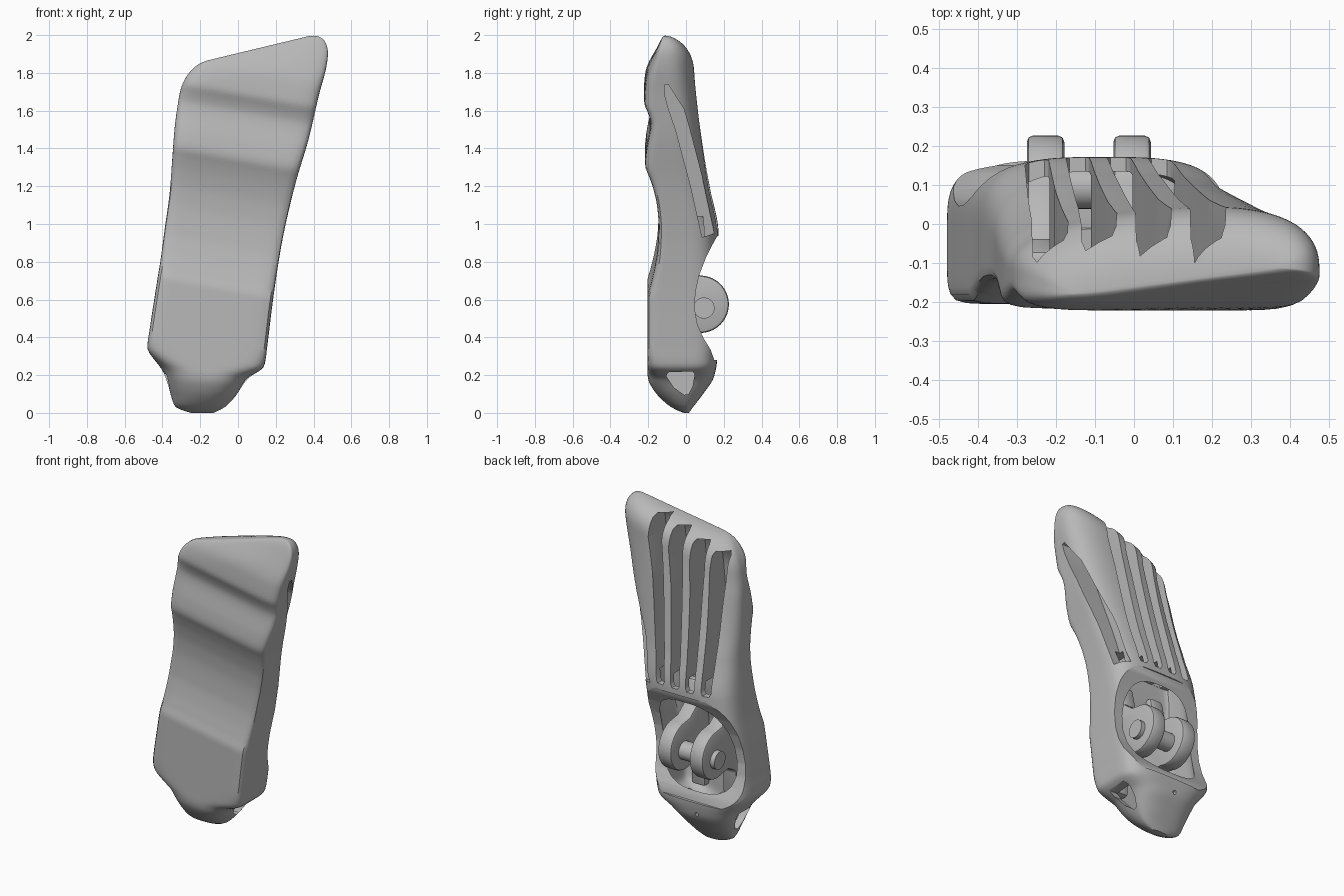
import bpy, bmesh, math
from mathutils import Vector

cube = bpy.data.objects.get("Cube")
if cube:
    bpy.data.objects.remove(cube, do_unlink=True)

grey = bpy.data.materials.new("matte grey")
grey.use_nodes = True
grey.diffuse_color = (0.48, 0.48, 0.48, 1)
grey.node_tree.nodes["Principled BSDF"].inputs["Base Color"].default_value = (0.48, 0.48, 0.48, 1)

# Foot sections: height, right x, left x, instep y, widest y, skew, instep and sole squareness
SECTIONS = [
    (0.00, -0.25, -0.13, 0.015, 0.0, 0.0, 2, 2),
    (0.03, -0.33, -0.07, 0.037, 0.0, 0.0, 2.2, 2.2),
    (0.10, -0.36, -0.01, 0.09, 0.0, -0.04, 2.5, 2.4),
    (0.20, -0.40, 0.05, 0.15, 0.0, -0.1, 3, 3),
    (0.30, -0.48, 0.14, 0.165, -0.03, -0.15, 4, 8),
    (0.40, -0.467, 0.155, 0.165, -0.03, -0.15, 4.2, 14),
    (0.60, -0.437, 0.18, 0.165, -0.03, -0.14, 4, 14),
    (0.80, -0.407, 0.21, 0.17, -0.03, -0.1, 3.6, 14),
    (0.95, -0.39, 0.24, 0.172, -0.03, -0.03, 3.3, 14),
    (1.20, -0.36, 0.305, 0.125, -0.05, 0.05, 2.8, 12),
    (1.40, -0.348, 0.375, 0.095, -0.08, 0.15, 2.6, 10),
    (1.60, -0.335, 0.43, 0.07, -0.1, 0.23, 2.5, 8),
    (1.75, -0.315, 0.47, 0.055, -0.12, 0.24, 2.5, 6),
    (1.93, -0.28, 0.49, 0.045, -0.12, 0.24, 2.5, 5),
]
# Sole line: distance along the foot, y
SOLE = [(0, -0.012), (0.02, -0.06), (0.05, -0.105), (0.12, -0.17), (0.18, -0.2), (0.22, -0.205),
        (0.63, -0.205), (0.7, -0.188), (0.8, -0.165), (0.9, -0.15), (1.02, -0.145),
        (1.12, -0.152), (1.22, -0.172), (1.3, -0.198), (1.345, -0.215), (1.37, -0.217),
        (1.43, -0.212), (1.59, -0.188), (1.64, -0.2), (1.7, -0.222),
        (1.8, -0.217), (2.0, -0.16), (2.2, -0.12)]
CAP, TIP = 1.77, 1.93


def sample(table, t):
    """Smooth interpolation of table rows by their first column."""
    t = min(max(t, table[0][0]), table[-1][0])
    i = max(k for k in range(len(table) - 1) if table[k][0] <= t)
    a, b = table[i], table[i + 1]
    before, after = table[max(i - 1, 0)], table[min(i + 2, len(table) - 1)]
    h = b[0] - a[0]
    u = (t - a[0]) / h
    out = []
    for c in range(1, len(a)):
        d = (b[c] - a[c]) / h
        d0 = (a[c] - before[c]) / (a[0] - before[0]) if before is not a else d
        d1 = (after[c] - b[c]) / (after[0] - b[0]) if after is not b else d
        m0 = 0 if d0 * d <= 0 else 2 * d0 * d / (d0 + d)
        m1 = 0 if d1 * d <= 0 else 2 * d1 * d / (d1 + d)
        out.append((2*u**3 - 3*u*u + 1) * a[c] + (u**3 - 2*u*u + u) * h * m0
                   + (3*u*u - 2*u**3) * b[c] + (u**3 - u*u) * h * m1)
    return out


def ring(t, inset, count=96):
    xl, xr, top, mid, skew, n_up, n_low = sample(SECTIONS, t)
    if inset:
        n_up = min(n_up, 2.8)
    cx, hx = (xl + xr) / 2, (xr - xl) / 2 - inset
    u = max(0, (t - CAP) / (TIP - CAP))
    k = max(0.002, 1 - u ** 2.4) ** 0.42
    hx -= 0.13 * (1 - k)
    w = min(1, max(0, (t - 1.2) / 0.6))
    pts = []
    for i in range(count):
        a = math.tau * i / count
        c, s = math.cos(a), math.sin(a)
        n = n_up if s > 0 else n_low
        r = (abs(c) ** n + abs(s) ** n) ** (-1 / n)
        x, v = cx + hx * r * c, r * s
        z = t + skew * (x - cx)
        if v > 0:
            y = mid + (top + 0.08 * w * (x - 0.28) - inset * 0.8 - mid) * v
        else:
            along = z + 0.18 * x if t > 0.42 else t
            y = mid - (sample(SOLE, along)[0] + inset - mid) * v
        tip_y = -0.16 + 0.13 * x
        pts.append(Vector((x, tip_y + (y - tip_y) * k, z)))
    return pts


def finish(name, bm):
    bmesh.ops.recalc_face_normals(bm, faces=bm.faces[:])
    mesh = bpy.data.meshes.new(name)
    bm.to_mesh(mesh)
    bm.free()
    mesh.materials.append(grey)
    ob = bpy.data.objects.new(name, mesh)
    bpy.context.collection.objects.link(ob)
    return ob


def loft(name, heights, inset):
    bm = bmesh.new()
    rings = [[bm.verts.new(p) for p in ring(t, inset)] for t in heights]
    for a, b in zip(rings, rings[1:]):
        for i in range(len(a)):
            j = (i + 1) % len(a)
            bm.faces.new((a[i], a[j], b[j], b[i]))
    bm.faces.new(rings[0][::-1])
    bm.faces.new(rings[-1])
    return finish(name, bm)


def prism(name, pts, axis, lo, hi):
    """Extrude a (y, z) outline along x, or an (x, z) outline along y."""
    bm = bmesh.new()
    lows = lo if isinstance(lo, list) else [lo] * len(pts)
    place = (lambda p, d: (d, p[0], p[1])) if axis == "x" else (lambda p, d: (p[0], d, p[1]))
    a = [bm.verts.new(place(p, d)) for p, d in zip(pts, lows)]
    b = [bm.verts.new(place(p, hi)) for p in pts]
    bm.faces.new(b[::-1])
    for i in range(len(pts)):
        j = (i + 1) % len(pts)
        bm.faces.new((a[i], b[i], b[j], a[j]))
    # Floors that bend are split into strips between the two sides
    if isinstance(lo, list) and axis == "y":
        for i in range(len(pts) // 2 - 1):
            bm.faces.new((a[i], a[i + 1], a[-2 - i], a[-1 - i]))
    else:
        bm.faces.new(a)
    return finish(name, bm)


def circle(cx, cz, r, start=0, end=360, n=32):
    return [(cx + r * math.cos(math.radians(start + (end - start) * i / n)),
             cz + r * math.sin(math.radians(start + (end - start) * i / n))) for i in range(n)]


def apply_modifier(ob, mod):
    bpy.context.view_layer.objects.active = ob
    bpy.ops.object.modifier_apply(modifier=mod.name)


def cut(ob, cutter):
    mod = ob.modifiers.new("cut", "BOOLEAN")
    mod.operation, mod.solver, mod.object = "DIFFERENCE", "EXACT", cutter
    apply_modifier(ob, mod)
    bpy.data.objects.remove(cutter, do_unlink=True)


def smooth(ob):
    bpy.ops.object.select_all(action="DESELECT")
    ob.select_set(True)
    bpy.context.view_layer.objects.active = ob
    bpy.ops.object.shade_smooth_by_angle(angle=math.radians(35))


# Foot shell, hollow at the ankle and ribbed towards the toes
heights = [CAP * i / 110 for i in range(110)]
heights += [CAP + (TIP - CAP) * math.sin(math.pi / 2 * i / 14) for i in range(15)]
shell = loft("foot_shell", heights, 0)
cut(shell, loft("cavity", [0.1 + 0.94 * i / 50 for i in range(51)], 0.045))

# Ankle opening, dipping at both sides
saddle = [(0.4, 0.95), (0.165, 0.935), (0.14, 0.89), (0.105, 0.82), (0.07, 0.73), (0.05, 0.64),
          (0.046, 0.55), (0.06, 0.47), (0.09, 0.4), (0.13, 0.335), (0.15, 0.28), (0.4, 0.265)]
cut(shell, prism("ankle_cut", saddle, "x", -1, 1))

# Four deep slots over the instep: ankle x, toe x, toe height
for xa, xt, zt in [(-0.25, -0.215, 1.8), (-0.145, -0.09, 1.85), (-0.04, 0.05, 1.9), (0.065, 0.19, 1.94)]:
    bend = xa + (xt - xa) * 0.72
    path = [(xa, 0.97, 0.02, -0.09), (xa, 0.99, 0.03, -0.09), (xa + (bend - xa) * 0.5, 1.27, 0.034, -0.14),
            (bend, zt - 0.33, 0.038, -0.14), (xt, zt - 0.13, 0.046, -0.14),
            (xt, zt - 0.02, 0.044, -0.12), (xt, zt, 0.034, -0.1)]
    outline = [(x - w, z) for x, z, w, d in path] + [(x + w, z) for x, z, w, d in reversed(path)]
    floor = [p[3] for p in path + path[::-1]]
    cut(shell, prism("instep_slot", outline, "y", floor, 0.5))

# Slot along the inner side
side = [(0.085, 0.93), (0.15, 0.95), (0.085, 1.25), (0.02, 1.5), (-0.012, 1.61), (-0.095, 1.74),
        (-0.114, 1.735), (-0.112, 1.68), (-0.09, 1.6), (-0.055, 1.5), (0.025, 1.2)]
cut(shell, prism("side_slot", side, "x", [0.14 + 0.17 * (z - 0.93) for y, z in side], 1))

# Heel windows through both sides, and a pin hole behind
window = [(-0.105, 0.195), (-0.095, 0.215), (0.035, 0.22), (0.046, 0.205), (0.035, 0.14),
          (0.015, 0.1), (-0.01, 0.095), (-0.065, 0.135)]
cut(shell, prism("heel_window", window, "x", -1, 1))
cut(shell, prism("pin_hole", circle(-0.18, 0.2, 0.012, n=16), "y", 0.03, 0.5))
smooth(shell)

# Web inside the heel, between the windows
web = [(-0.17, 0.24), (0.06, 0.24), (0.06, 0.13), (0.01, 0.06), (-0.07, 0.08), (-0.15, 0.15)]
prism("heel_web", web, "x", -0.2, -0.17)

# Hinge lugs on ribs along the inside of the sole
lug = circle(0.075, 0.575, 0.152, -110, 85, 30)
lug += [(0.03, 0.735), (-0.04, 0.79), (-0.07, 0.93), (-0.115, 0.93),
        (-0.17, 0.68), (-0.17, 0.24), (-0.11, 0.24), (-0.11, 0.4), (-0.04, 0.44)]
for name, x in (("right_hinge_lug", -0.227), ("left_hinge_lug", -0.005)):
    ob = prism(name, lug, "x", x - 0.048, x + 0.048)
    mod = ob.modifiers.new("soft edges", "BEVEL")
    mod.width, mod.segments, mod.limit_method = 0.016, 2, "ANGLE"
    mod.angle_limit = math.radians(40)
    apply_modifier(ob, mod)
    smooth(ob)

# Hinge pin
smooth(prism("hinge_pin", circle(0.095, 0.555, 0.056), "x", -0.305, 0.07))
